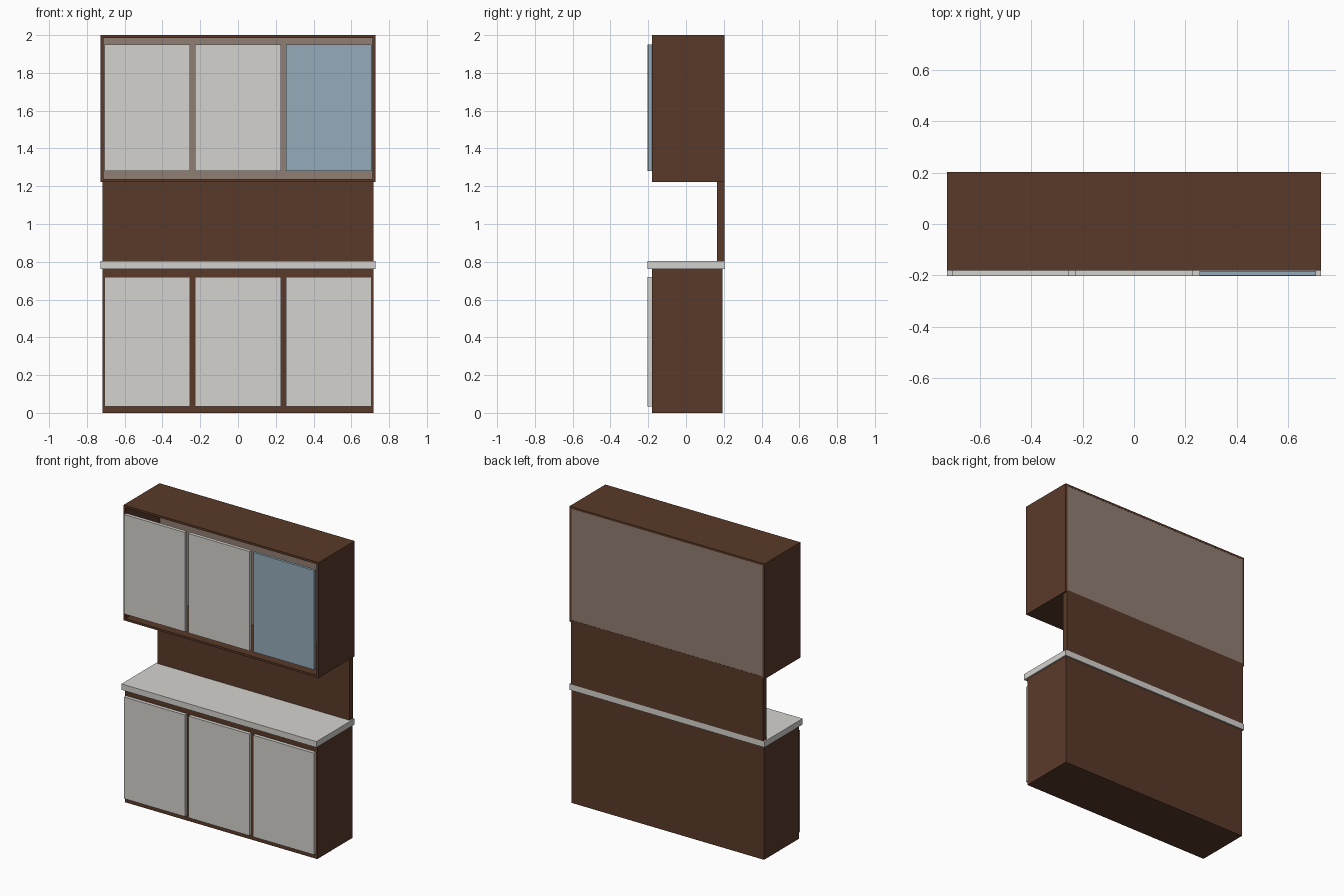
import bpy

if "Cube" in bpy.data.objects:
    bpy.data.objects.remove(bpy.data.objects["Cube"])


def material(name, rgb):
    m = bpy.data.materials.new(name)
    m.diffuse_color = (*rgb, 1.0)
    m.use_nodes = True
    m.node_tree.nodes["Principled BSDF"].inputs["Base Color"].default_value = m.diffuse_color
    return m


BROWN = material("dark_wood", (0.10, 0.042, 0.022))
TAUPE = material("back_board", (0.28, 0.21, 0.17))
WHITE = material("off_white", (0.66, 0.65, 0.62))
GLASS = material("blue_glass", (0.30, 0.41, 0.49))


def box(name, x, y, z, mat):
    """Axis-aligned box from (min, max) ranges."""
    bpy.ops.mesh.primitive_cube_add(size=1, location=[sum(r) / 2 for r in (x, y, z)])
    ob = bpy.context.object
    ob.name = name
    ob.scale = [r[1] - r[0] for r in (x, y, z)]
    bpy.ops.object.transform_apply(location=False, rotation=False, scale=True)
    ob.data.materials.append(mat)
    return ob


FRONT, BACK = -0.18, 0.203
W = 0.727    # half width of upper cabinet and worktop
WB = 0.717   # half width of base and splashback
T = 0.014    # board thickness

# Base cabinet, worktop and splashback
box("base_cabinet", (-WB, WB), (FRONT, 0.193), (0, 0.763), BROWN)
box("worktop", (-W, W), (-0.203, BACK), (0.763, 0.803), WHITE)
box("splashback", (-WB, WB), (0.165, BACK), (0.803, 1.225), BROWN)

# Upper cabinet: open-fronted box with a lighter back board
Z0, Z1 = 1.223, 2.0
for side, s in (("left", -1), ("right", 1)):
    box(f"upper_side_{side}", sorted((s * (W - T), s * W)), (FRONT, BACK), (Z0, Z1), BROWN)
box("upper_bottom", (-W + T, W - T), (FRONT, BACK), (Z0, Z0 + T), BROWN)
box("upper_top", (-W + T, W - T), (FRONT, BACK), (Z1 - T, Z1), BROWN)
box("upper_back_board", (-W + T, W - T), (0.19, 0.202), (Z0 + T, Z1 - T), TAUPE)

# Doors: three below, three above with the right one glazed
for i in range(3):
    cx = (i - 1) * 0.481
    xr = (cx - 0.227, cx + 0.227)
    box(f"lower_door_{i + 1}", xr, (-0.203, FRONT), (0.035, 0.72), WHITE)
    if i < 2:
        box(f"upper_door_{i + 1}", xr, (-0.203, FRONT), (1.28, 1.95), WHITE)
    else:
        box("upper_glass_door", xr, (-0.2, -0.183), (1.28, 1.95), GLASS)
